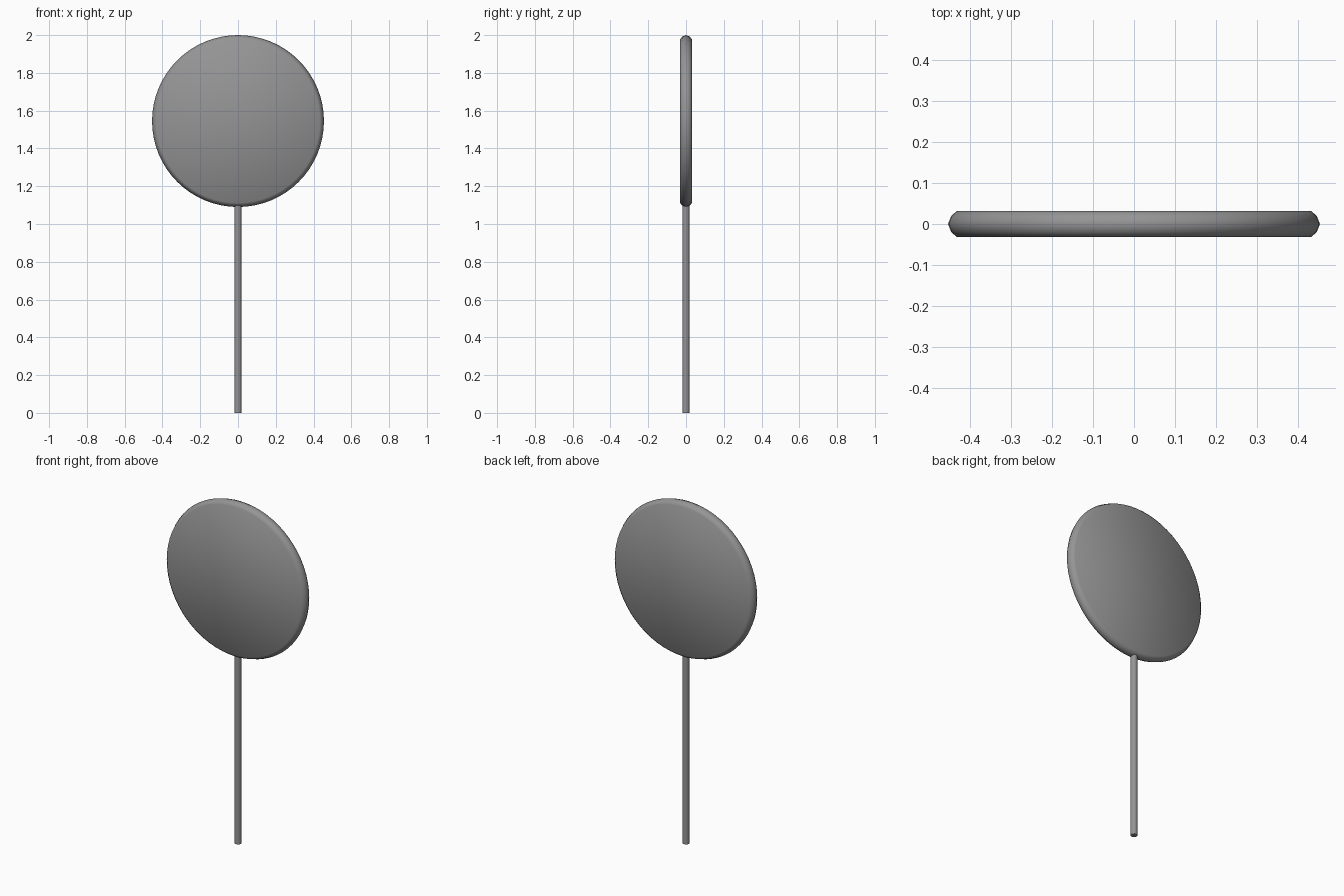
import bpy, bmesh, math
from mathutils import Matrix, Vector

cube = bpy.data.objects.get("Cube")
if cube:
    bpy.data.objects.remove(cube)

grey = bpy.data.materials.new("mid grey")
grey.use_nodes = True
colour = (0.3, 0.3, 0.3, 1)
grey.diffuse_color = colour
bsdf = next(n for n in grey.node_tree.nodes if n.type == "BSDF_PRINCIPLED")
bsdf.inputs["Base Color"].default_value = colour


def lathe(name, profile, sides, matrix, angle):
    """Spin (radius, height) points about z and place the result."""
    bm = bmesh.new()
    rings = []
    for r, h in profile:
        turns = [2 * math.pi * i / sides for i in range(sides)]
        rings.append([bm.verts.new((r * math.cos(t), r * math.sin(t), h)) for t in turns])
    for low, high in zip(rings, rings[1:]):
        for i in range(sides):
            j = (i + 1) % sides
            bm.faces.new((low[i], low[j], high[j], high[i]))
    bm.faces.new(rings[0][::-1])
    bm.faces.new(rings[-1])
    bm.transform(matrix)
    mesh = bpy.data.meshes.new(name)
    bm.to_mesh(mesh)
    bm.free()
    mesh.materials.append(grey)
    obj = bpy.data.objects.new(name, mesh)
    bpy.context.collection.objects.link(obj)
    bpy.ops.object.select_all(action="DESELECT")
    obj.select_set(True)
    bpy.context.view_layer.objects.active = obj
    bpy.ops.object.shade_smooth_by_angle(angle=math.radians(angle))
    return obj


# Round sign plate with a bevelled rim, facing front and back
half_rim = [(0.433, 0.032), (0.447, 0.02)]
rim = [(r, -h) for r, h in half_rim] + [(0.455, 0)] + half_rim[::-1]
upright = Matrix.Translation(Vector((0, 0, 1.545))) @ Matrix.Rotation(math.pi / 2, 4, "X")
lathe("round_plate", rim, 64, upright, 44)

# Slim post running up to the plate
lathe("post", [(0.019, 0), (0.019, 1.12)], 8, Matrix.Rotation(math.pi / 8, 4, "Z"), 50)
